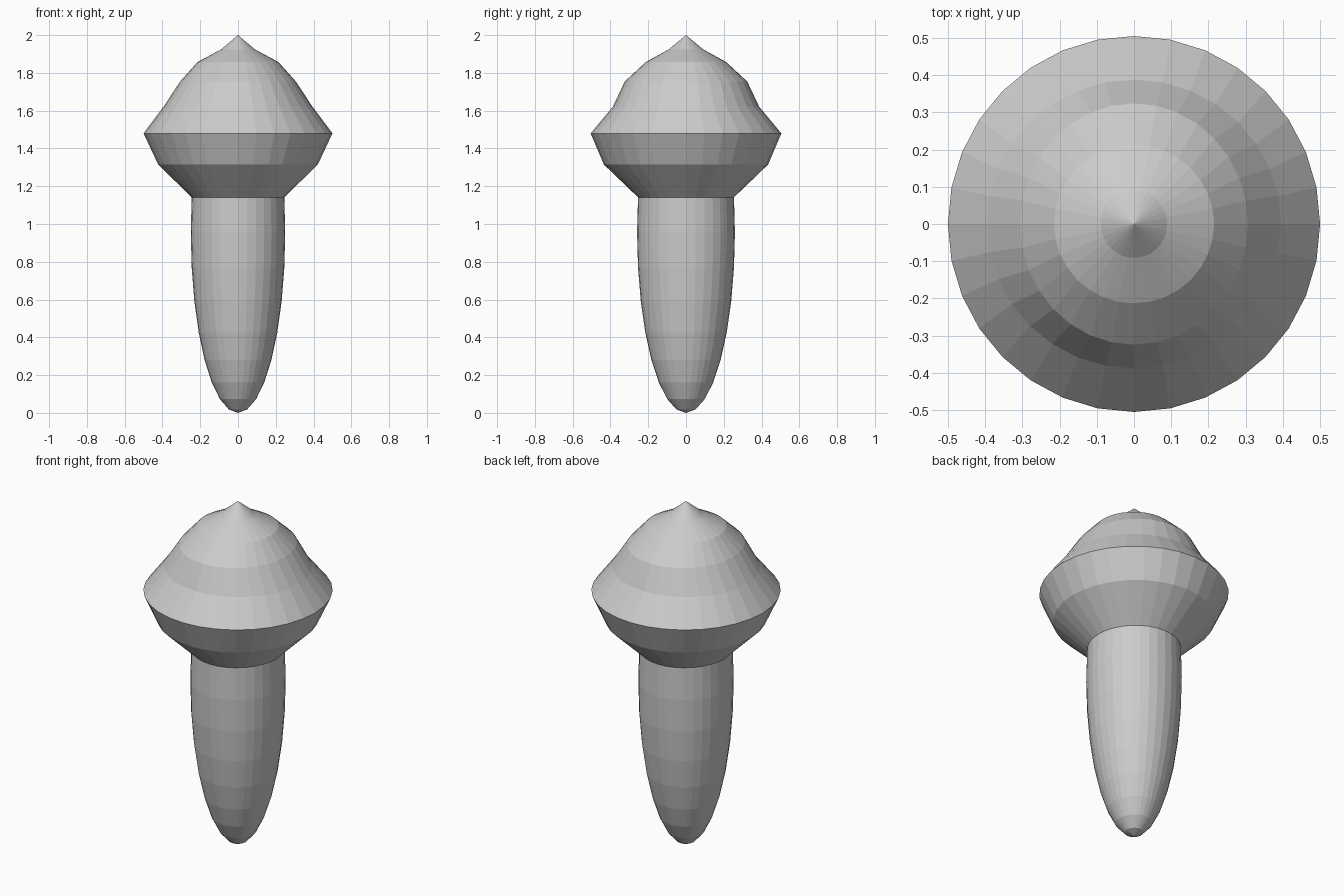
import bpy, bmesh
from math import cos, sin, pi

if "Cube" in bpy.data.objects:
    bpy.data.objects.remove(bpy.data.objects["Cube"])

SEG = 32
H = 0.955   # half height of the stretched sphere forming the nut

# Nut: lower rings of a stretched sphere as (z, x radius, y radius)
rings = [(H * (1 - cos(pi * k / 16)), 0.25 * sin(pi * k / 16), 0.259 * sin(pi * k / 16))
         for k in range(1, 10)]

# Cap: flared rings continuing from the nut
rings += [
    (1.315, 0.423, 0.435),
    (1.48, 0.50, 0.505),
    (1.62, 0.395, 0.388),
    (1.755, 0.306, 0.324),
    (1.857, 0.215, 0.213),
    (1.925, 0.089, 0.091),
]

bm = bmesh.new()
loops = [[bm.verts.new((rx * cos(2 * pi * i / SEG), ry * sin(2 * pi * i / SEG), z))
          for i in range(SEG)] for z, rx, ry in rings]
bottom = bm.verts.new((0, 0, 0))
top = bm.verts.new((0, 0, 2))

# Side bands and end fans
for i in range(SEG):
    j = (i + 1) % SEG
    for a, b in zip(loops, loops[1:]):
        bm.faces.new((a[i], a[j], b[j], b[i]))
    bm.faces.new((bottom, loops[0][j], loops[0][i]))
    bm.faces.new((loops[-1][i], loops[-1][j], top))

bmesh.ops.recalc_face_normals(bm, faces=bm.faces)
mesh = bpy.data.meshes.new("acorn")
bm.to_mesh(mesh)
bm.free()
bpy.context.collection.objects.link(bpy.data.objects.new("acorn", mesh))
